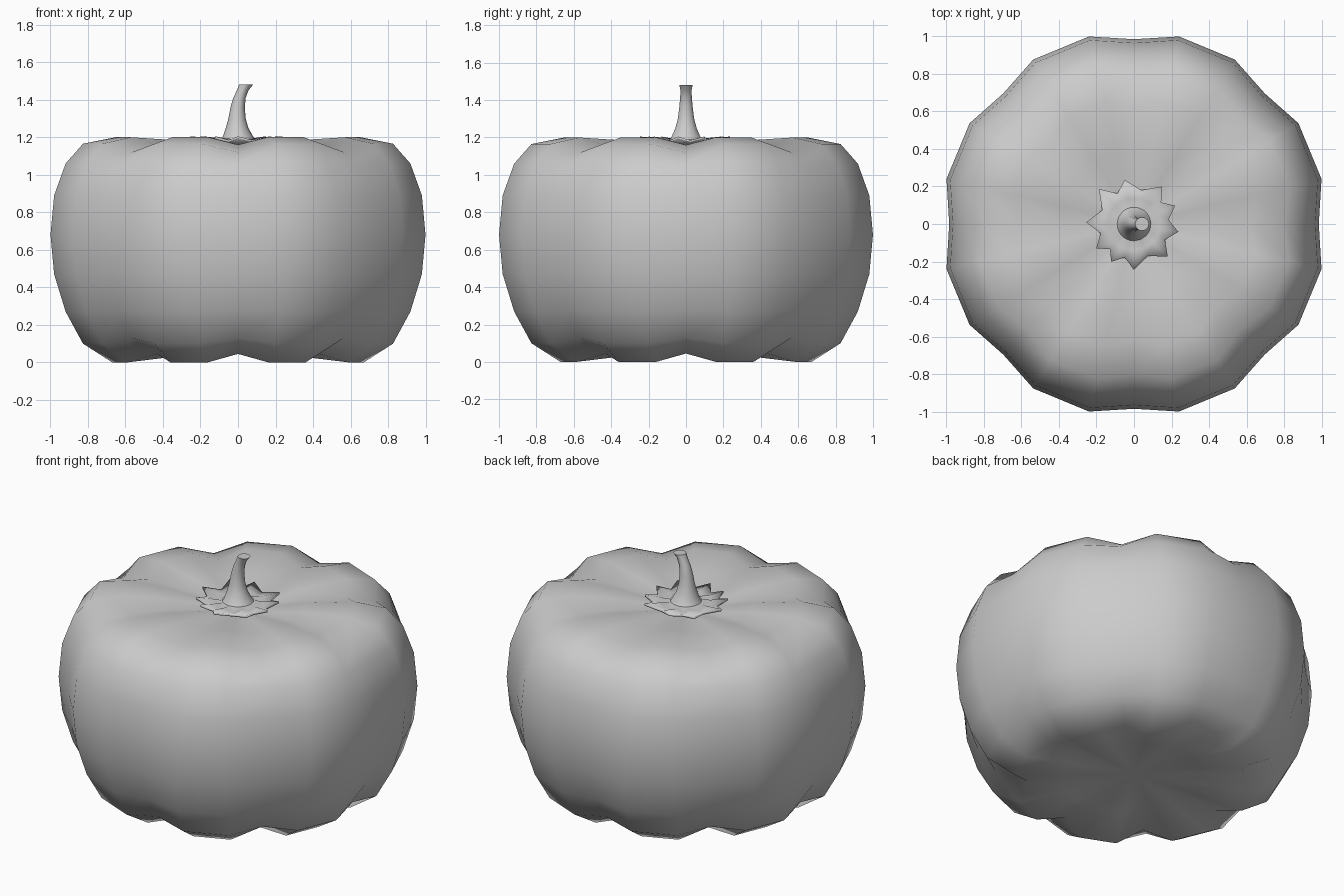
import bpy, bmesh, math
from mathutils import Vector

cube = bpy.data.objects.get("Cube")
if cube:
    bpy.data.objects.remove(cube)

grey = bpy.data.materials.new("plain_grey")
grey.use_nodes = True
COLOR = (0.6, 0.6, 0.6, 1)
grey.diffuse_color = COLOR
grey.node_tree.nodes["Principled BSDF"].inputs["Base Color"].default_value = COLOR


def polar(r, angle, z, x=0.0):
    return Vector((x + r * math.cos(angle), r * math.sin(angle), z))


def loft(name, rings, start=None, end=None):
    """Skin closed rings of points; optional pole points close the ends."""
    bm = bmesh.new()
    loops = [[bm.verts.new(p) for p in ring] for ring in rings]
    n = len(loops[0])
    for a, b in zip(loops, loops[1:]):
        for i in range(n):
            j = (i + 1) % n
            bm.faces.new((a[i], a[j], b[j], b[i]))
    for loop, pole in ((loops[0], start), (loops[-1], end)):
        if pole is not None:
            p = bm.verts.new(pole)
            for i in range(n):
                bm.faces.new((loop[i], loop[(i + 1) % n], p))
    bmesh.ops.recalc_face_normals(bm, faces=bm.faces)
    mesh = bpy.data.meshes.new(name)
    bm.to_mesh(mesh)
    bm.free()
    mesh.materials.append(grey)
    obj = bpy.data.objects.new(name, mesh)
    bpy.context.collection.objects.link(obj)
    for f in mesh.polygons:
        f.use_smooth = True
    return obj


# Pumpkin body: eight lobes, each ring alternates one groove and two ridge points
# ridge radius, ridge height, groove radius, groove height
profile = [
    (0.40, 0.03, 0.38, 0.06), (0.69, 0.00, 0.61, 0.045),
    (0.85, 0.10, 0.80, 0.13), (0.945, 0.27, 0.90, 0.28),
    (1.008, 0.47, 0.965, 0.47), (1.028, 0.68, 0.985, 0.68),
    (1.008, 0.89, 0.965, 0.89), (0.945, 1.06, 0.90, 1.05),
    (0.85, 1.165, 0.80, 1.12), (0.67, 1.20, 0.62, 1.16),
    (0.40, 1.185, 0.38, 1.16), (0.15, 1.15, 0.15, 1.145),
]
LOBES = 8
RIDGE = math.radians(13.5)
body_rings = []
for rr, rz, gr, gz in profile:
    ring = []
    for k in range(LOBES):
        a = k * math.tau / LOBES
        ring += [polar(rr, a - RIDGE, rz), polar(gr, a, gz), polar(rr, a + RIDGE, rz)]
    body_rings.append(ring)
loft("pumpkin_body", body_rings, (0, 0, 0.06), (0, 0, 1.14))

# Leafy star collar: uneven tips, notches between them, blending up into the stem
tips = [(-10, 0.24), (24, 0.24), (53, 0.25), (102, 0.24), (135, 0.265),
        (178, 0.255), (213, 0.24), (239, 0.235), (270, 0.245), (316, 0.25)]
angles, radii = [], []
for i, (deg, r) in enumerate(tips):
    nxt = tips[(i + 1) % len(tips)][0] + (360 if i == len(tips) - 1 else 0)
    angles += [math.radians(deg), math.radians((deg + nxt) / 2)]
    radii += [r, 0.185]
is_tip = [i % 2 == 0 for i in range(len(angles))]
rim = [polar(r, a, 1.205 if t else 1.185) for r, a, t in zip(radii, angles, is_tip)]
under = [p - Vector((0, 0, 0.012)) for p in rim]
middle = [polar(0.14, a, 1.195 if t else 1.175) for a, t in zip(angles, is_tip)]
inner = [polar(0.09, a, 1.19) for a in angles]
low = [polar(0.1, a, 1.15) for a in angles]
loft("leaf_collar", [low, under, rim, middle, inner])

# Stem: tapering tube that leans to one side and ends in a slanted flat cut
stem = [(0.0, 0.10, 1.175), (0.0, 0.08, 1.205), (-0.005, 0.06, 1.25),
        (-0.005, 0.046, 1.30), (-0.002, 0.038, 1.36), (0.008, 0.033, 1.41),
        (0.025, 0.031, 1.45), (0.043, 0.037, 1.48)]
SIDES = 10
stem_rings = []
for cx, r, z in stem:
    stem_rings.append([polar(r, i * math.tau / SIDES, z, cx) for i in range(SIDES)])
stem_obj = loft("stem", stem_rings, end=(0.043, 0, 1.48))
bpy.context.view_layer.objects.active = stem_obj
stem_obj.select_set(True)
bpy.ops.object.shade_smooth_by_angle(angle=math.radians(50))
